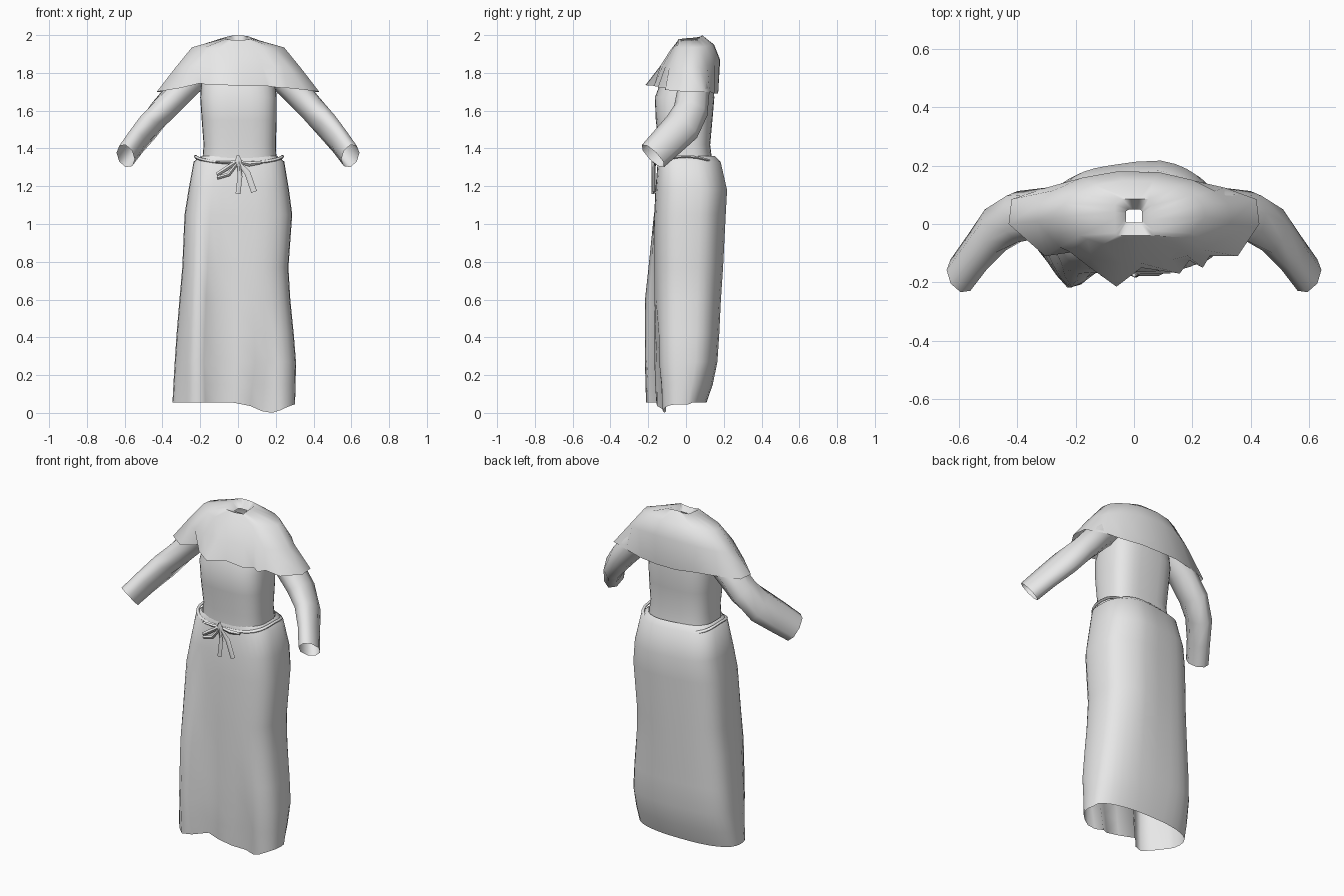
import bpy, bmesh
from math import sin, cos, atan2, exp, pi, copysign
from mathutils import Vector

cube = bpy.data.objects.get("Cube")
if cube:
    bpy.data.objects.remove(cube)

cloth = bpy.data.materials.new("grey_cloth")
cloth.use_nodes = True
GREY = (0.8, 0.8, 0.8, 1)
cloth.diffuse_color = GREY
cloth.node_tree.nodes["Principled BSDF"].inputs["Base Color"].default_value = GREY


def loft(name, rings, cap=False):
    """Skin a list of equal-length closed point loops."""
    bm = bmesh.new()
    loops = [[bm.verts.new(p) for p in ring] for ring in rings]
    n = len(loops[0])
    for a, b in zip(loops, loops[1:]):
        for i in range(n):
            j = (i + 1) % n
            bm.faces.new((a[i], a[j], b[j], b[i]))
    if cap:
        bm.faces.new(loops[0])
        bm.faces.new(loops[-1])
    bmesh.ops.recalc_face_normals(bm, faces=bm.faces)
    mesh = bpy.data.meshes.new(name)
    bm.to_mesh(mesh)
    bm.free()
    mesh.materials.append(cloth)
    obj = bpy.data.objects.new(name, mesh)
    bpy.context.collection.objects.link(obj)
    bpy.ops.object.select_all(action='DESELECT')
    obj.select_set(True)
    bpy.context.view_layer.objects.active = obj
    bpy.ops.object.shade_smooth_by_angle(angle=1.2)


def oval(z, x0, x1, y0, y1, power=0.68, n=32):
    """Rounded-box loop between the given extents."""
    pts = []
    for i in range(n):
        a = 2 * pi * i / n
        c, s = cos(a), sin(a)
        x = (x0 + x1) / 2 + (x1 - x0) / 2 * copysign(abs(c) ** power, c)
        y = (y0 + y1) / 2 + (y1 - y0) / 2 * copysign(abs(s) ** power, s)
        pts.append(Vector((x, y, z)))
    return pts


def bump(x, centre, width):
    return exp(-((x - centre) / width) ** 2)


# Bodice, open at neck and waist
loft("bodice", [oval(*r) for r in (
    (1.88, -.15, .15, -.06, .13, .8), (1.8, -.19, .19, -.115, .14, .8),
    (1.67, -.2, .205, -.165, .15), (1.55, -.192, .205, -.16, .14),
    (1.42, -.182, .2, -.145, .128), (1.32, -.19, .205, -.145, .14))])

# Skirt: one long raised fold on the right, two valleys deepening to the hem
skirt = [oval(*r) for r in (
    (1.36, -.195, .207, -.142, .135), (1.33, -.235, .245, -.15, .165),
    (1.18, -.262, .27, -.162, .2), (1.05, -.283, .287, -.168, .193),
    (.77, -.295, .267, -.168, .183), (.6, -.31, .277, -.168, .175),
    (.42, -.325, .295, -.168, .17), (.27, -.335, .307, -.168, .163),
    (.15, -.342, .305, -.165, .14, .75), (.055, -.347, .302, -.16, .108, .8))]
for ring in skirt:
    z = ring[0].z
    rise = .07 * min(1, (1.36 - z) / .75)
    left_valley = .055 * max(0, 1 - z)
    right_valley = .1 * max(0, .55 - z)
    for p in ring:
        if p.y < -.03:
            p.y -= rise * bump(p.x, -.22, .065)
            p.y += left_valley * bump(p.x, -.09, .04)
            p.y += right_valley * bump(p.x, .14, .05)
        elif p.y > .1:
            p.y += .02 * bump(p.x, .08, .12) * min(1, z)
for p in skirt[-1]:
    if p.y < .03:
        p.z -= .055 * bump(p.x, .17, .1)
loft("skirt", skirt)

# Sleeves, bent forward at the elbow, wider front to back than across
arm = [(.18, .04, 1.82), (.3, .04, 1.71), (.4, .025, 1.6),
       (.475, -.02, 1.515), (.54, -.1, 1.435), (.595, -.175, 1.36)]
deep = [.08, .085, .092, .098, .09, .083]
thin = [.07, .075, .07, .062, .054, .054]
for side, label in ((1, "left"), (-1, "right")):
    path = [Vector((side * x, y, z)) for x, y, z in arm]
    rings = []
    for i, p in enumerate(path):
        t = path[min(i + 1, len(path) - 1)] - path[max(i - 1, 0)]
        u = t.cross(Vector((1, 0, 0))).normalized()
        v = t.cross(u).normalized()
        rings.append([p + u * deep[i] * cos(k * pi / 4) + v * thin[i] * sin(k * pi / 4)
                      for k in range(8)])
    loft(label + "_sleeve", rings)

# Shoulder cape with a wavy hem and a sunken square neck
hem = [(.43, .0, 1.7), (.42, .085, 1.7), (.31, .125, 1.7), (.2, .15, 1.69),
       (.08, .17, 1.69), (-.05, .17, 1.69), (-.17, .155, 1.7), (-.3, .125, 1.7),
       (-.42, .085, 1.7), (-.43, .0, 1.7), (-.305, -.11, 1.72),
       (-.2, -.095, 1.745), (-.157, -.145, 1.735), (-.06, -.215, 1.735),
       (.025, -.15, 1.73), (.157, -.17, 1.73), (.19, -.125, 1.725),
       (.236, -.15, 1.72), (.26, -.11, 1.72), (.356, -.11, 1.71)]


def cape_ring(rx, y0, y1, z_side, z_front, z_back, square=False):
    ring = []
    for x, y, _ in hem:
        a = atan2((y - .02) * 2, x)
        c, s = cos(a), sin(a)
        w = 1 / max(abs(c), abs(s)) if square else 1
        z_end = z_back if s > 0 else z_front
        ring.append(Vector((rx * c * w, (y0 + y1) / 2 + (y1 - y0) / 2 * s * w,
                            z_side + (z_end - z_side) * s * s)))
    return ring


loft("shoulder_cape", [
    cape_ring(.028, .005, .05, 1.955, 1.955, 1.955, True),
    cape_ring(.065, -.04, .085, 1.985, 1.972, 2, True),
    cape_ring(.245, -.08, .15, 1.935, 1.925, 1.95),
    cape_ring(.335, -.135, .183, 1.825, 1.84, 1.87),
    hem])

# Rope belt, half sunk into the waist, dipping at front and back
belt = []
for k in range(7):
    grow, lift = .008 * cos(k * pi / 3), .008 * sin(k * pi / 3)
    ring = oval(1.358 + lift, -.226 - grow, .236 + grow, -.147 - grow, .158 + grow)
    for p in ring:
        p.z -= 1.5 * p.y * p.y
    belt.append(ring)
loft("rope_belt", belt)


# Bow: knot, loops and hanging tails
def ribbon(name, pts, widths, y=-.17):
    rings = []
    for i, (x, z) in enumerate(pts):
        a, b = pts[max(i - 1, 0)], pts[min(i + 1, len(pts) - 1)]
        t = Vector((b[0] - a[0], 0, b[1] - a[1])).normalized()
        across = Vector((t.z, 0, -t.x)) * widths[i]
        mid, out = Vector((x, y, z)), Vector((0, .008, 0))
        rings.append([mid + across, mid - out, mid - across, mid + out])
    loft(name, rings, cap=True)


ribbon("bow_left_loop_top", [(0, 1.335), (-.06, 1.295), (-.112, 1.262)], [.008, .012, .01])
ribbon("bow_left_loop_bottom", [(0, 1.325), (-.05, 1.262), (-.11, 1.245)], [.008, .01, .01])
ribbon("bow_right_loop", [(0, 1.33), (.06, 1.318), (.125, 1.325)], [.008, .013, .007], -.162)
ribbon("bow_right_tail", [(0, 1.33), (.05, 1.27), (.085, 1.17)], [.008, .016, .016])
ribbon("bow_middle_tail", [(.005, 1.33), (.01, 1.25), (0, 1.16)], [.006, .013, .013], -.175)
ribbon("bow_left_strand", [(0, 1.33), (-.05, 1.325), (-.12, 1.328)], [.007, .009, .005], -.16)
ribbon("bow_knot", [(0, 1.362), (.002, 1.335), (.004, 1.308)], [.007, .018, .01], -.175)
